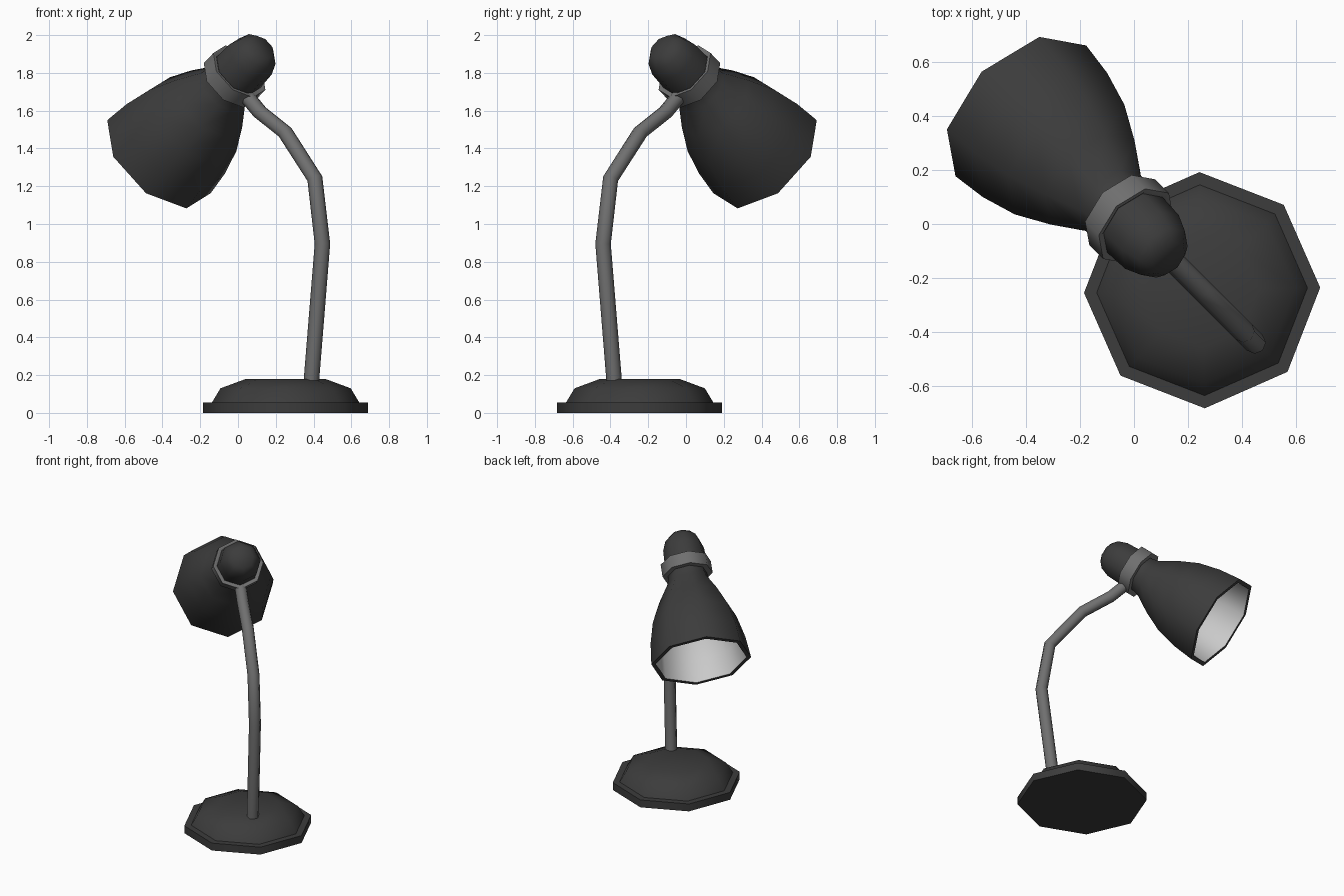
import bpy, bmesh
from math import pi, sin, cos, radians
from mathutils import Matrix, Vector

if "Cube" in bpy.data.objects:
    bpy.data.objects.remove(bpy.data.objects["Cube"])


def mat(name, v):
    m = bpy.data.materials.new(name)
    m.diffuse_color = (v, v, v, 1)
    m.use_nodes = True
    m.node_tree.nodes["Principled BSDF"].inputs["Base Color"].default_value = m.diffuse_color
    return m


dark = mat("dark_enamel", 0.045)
metal = mat("grey_metal", 0.16)
white = mat("pale_lining", 0.6)


def lathe(name, profile, matrix, mats, lining_from=999, loop=False):
    """Spin (radius, height) points into an 8-sided solid with flat ends."""
    n = 8
    bm = bmesh.new()
    rings = [[bm.verts.new((r * cos(2 * pi * i / n), r * sin(2 * pi * i / n), z))
              for i in range(n)] for r, z in profile]
    if loop:
        rings.append(rings[0])
    for k, (a, b) in enumerate(zip(rings, rings[1:])):
        for i in range(n):
            j = (i + 1) % n
            f = bm.faces.new((a[i], a[j], b[j], b[i]))
            f.material_index = int(k >= lining_from)
    if not loop:
        bm.faces.new(rings[0])
        f = bm.faces.new(rings[-1])
        f.material_index = int(lining_from < 999)
    bmesh.ops.recalc_face_normals(bm, faces=bm.faces)
    me = bpy.data.meshes.new(name)
    bm.to_mesh(me)
    bm.free()
    for m in mats:
        me.materials.append(m)
    me.shade_smooth()
    me.set_sharp_from_angle(angle=radians(48))
    ob = bpy.data.objects.new(name, me)
    ob.matrix_world = matrix
    bpy.context.collection.objects.link(ob)
    return ob


# Base: octagonal plate with a stepped dome
base_m = Matrix.Translation((0.252, -0.245, 0)) @ Matrix.Rotation(radians(1.3), 4, 'Z')
lathe("base", [(0.437, 0), (0.437, 0.055), (0.39, 0.055), (0.345, 0.13), (0.21, 0.18)],
      base_m, [dark])

# Head frame: local z runs from the cap down to the shade opening
d = Vector((-0.8, 0.8, -0.6 * 2 ** 0.5)).normalized()
u = Vector((1, 1, 0)).normalized()
v = d.cross(u)
head_m = Matrix.Translation((0.129, -0.129, 1.937)) @ Matrix((u, v, d)).transposed().to_4x4()

# Cap behind the collar
lathe("cap", [(0.075, 0), (0.115, 0.04), (0.14, 0.11), (0.146, 0.25)], head_m, [dark])

# Collar ring
lathe("collar", [(0.155, 0.215), (0.172, 0.215), (0.172, 0.305), (0.12, 0.305), (0.12, 0.24)],
      head_m, [metal], loop=True)

# Shade: outer bell, rim, pale lining
lathe("shade", [(0.13, 0.26), (0.135, 0.32), (0.147, 0.37), (0.22, 0.50), (0.287, 0.65),
                (0.325, 0.81), (0.342, 0.968), (0.312, 0.968), (0.297, 0.81),
                (0.26, 0.65), (0.195, 0.50), (0.12, 0.37)],
      head_m, [dark, white], lining_from=7)

# Bent stem lying in the diagonal plane
path = [(0.386, 0.14), (0.447, 0.895), (0.407, 1.24), (0.25, 1.485), (0.115, 1.593), (0.035, 1.69)]
cu = bpy.data.curves.new("stem", 'CURVE')
cu.dimensions = '3D'
cu.bevel_depth = 0.041
cu.bevel_resolution = 2
cu.use_fill_caps = True
sp = cu.splines.new('POLY')
sp.points.add(len(path) - 1)
for p, (x, z) in zip(sp.points, path):
    p.co = (x, -x + 0.008, z, 1)
sp.use_smooth = True
cu.materials.append(metal)
bpy.context.collection.objects.link(bpy.data.objects.new("stem", cu))
